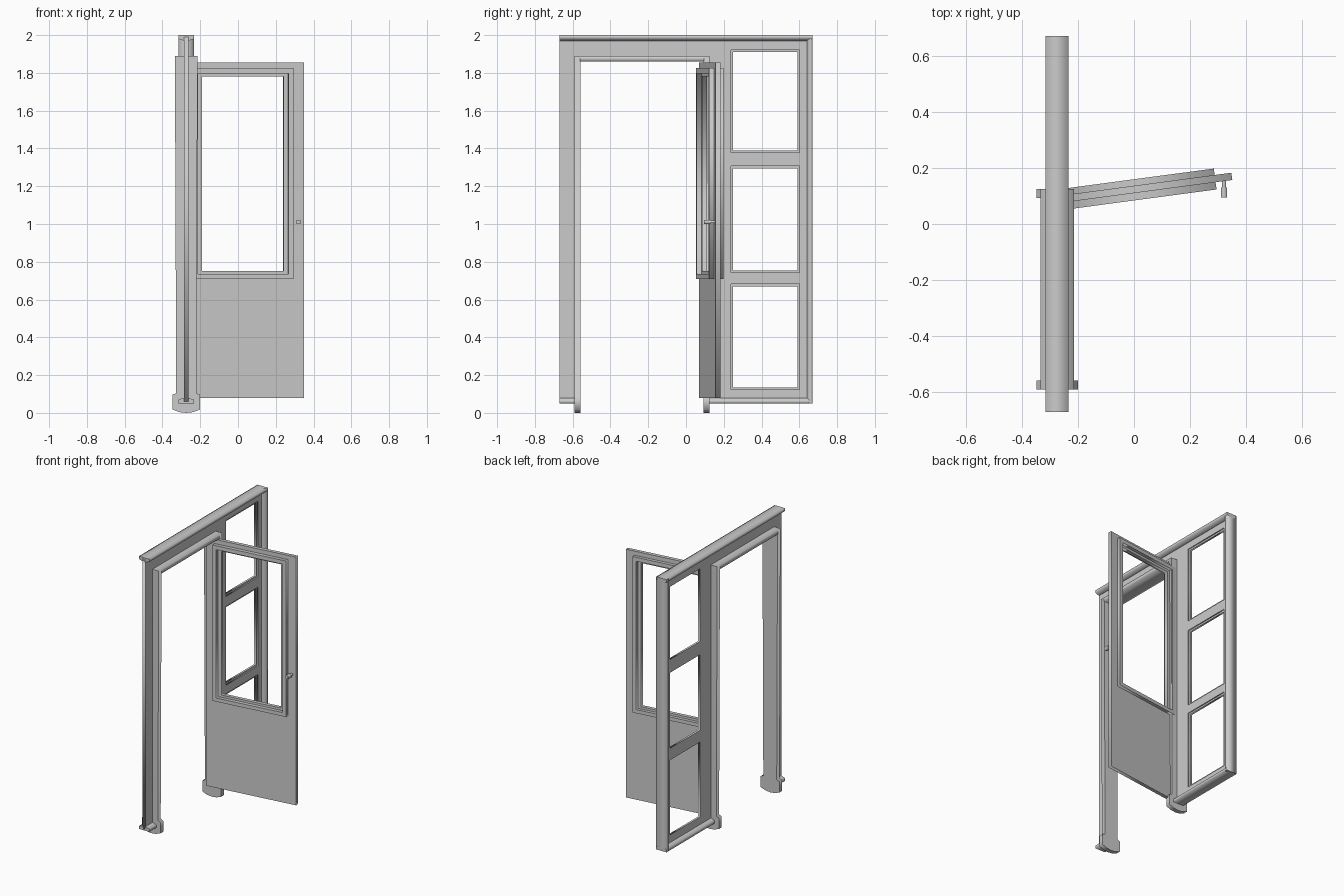
import bpy, bmesh, math
from mathutils import Matrix, Vector

if "Cube" in bpy.data.objects:
    bpy.data.objects.remove(bpy.data.objects["Cube"], do_unlink=True)

grey = bpy.data.materials.new("light_grey")
GREY = (0.6, 0.6, 0.6, 1)
grey.use_nodes = True
grey.diffuse_color = GREY
grey.node_tree.nodes["Principled BSDF"].inputs["Base Color"].default_value = GREY

X, Y, Z = Vector((1, 0, 0)), Vector((0, 1, 0)), Vector((0, 0, 1))


def rect(a0, a1, b0, b1):
    return [(a0, b0), (a1, b0), (a1, b1), (a0, b1)]


def plate(name, loops, a, b, n, lo, hi, origin=(0, 0, 0)):
    """Extrude an outline (with holes) drawn on axes a, b from lo to hi along n."""
    curve = bpy.data.curves.new(name, "CURVE")
    curve.dimensions = "2D"
    curve.fill_mode = "BOTH"
    curve.extrude = (hi - lo) / 2
    for pts in loops:
        s = curve.splines.new("POLY")
        s.points.add(len(pts) - 1)
        for p, (u, v) in zip(s.points, pts):
            p.co = (u, v, 0, 1)
        s.use_cyclic_u = True
    temp = bpy.data.objects.new(name + "_outline", curve)
    bpy.context.collection.objects.link(temp)
    deps = bpy.context.evaluated_depsgraph_get()
    mesh = bpy.data.meshes.new_from_object(temp.evaluated_get(deps))
    bpy.data.objects.remove(temp, do_unlink=True)
    bpy.data.curves.remove(curve)
    place = Matrix((a, b, n)).transposed().to_4x4()
    place.translation = Vector(origin) + n * (lo + hi) / 2
    bm = bmesh.new()
    bm.from_mesh(mesh)
    bm.transform(place)
    bmesh.ops.remove_doubles(bm, verts=bm.verts, dist=1e-5)
    bmesh.ops.recalc_face_normals(bm, faces=bm.faces)
    bm.to_mesh(mesh)
    bm.free()
    mesh.name = name
    mesh.materials.clear()
    mesh.materials.append(grey)
    obj = bpy.data.objects.new(name, mesh)
    bpy.context.collection.objects.link(obj)
    return obj


# Wall panel: thin web with a door opening and three rebated windows
MID = -0.274
web = [(-.67, .06), (-.59, .06), (-.59, 1.89), (.125, 1.89),
       (.125, .06), (.66, .06), (.66, 1.99), (-.67, 1.99)]
panes = [(.135, .67), (.755, 1.295), (1.39, 1.91)]


def windows(gap):
    return [rect(.25 - gap, .59 + gap, z0 - gap, z1 + gap) for z0, z1 in panes]


plate("panel_web", [web] + windows(0), Y, Z, X, MID - .011, MID + .003)
plate("panel_rebate", [web] + windows(.012), Y, Z, X, MID + .003, MID + .011)


# Tapered flanges around the web; v points inward from the outer edge
def flange(name, inward, along, lo, hi, origin):
    section = [(-.041, 0), (.041, 0), (.041, .02), (.011, .03), (-.011, .03), (-.041, .02)]
    plate(name, [section], X, inward, along, lo, hi, origin)


flange("top_flange", -Z, Y, -.67, .67, (MID, 0, 2))
flange("back_flange", -Y, Z, .05, 2, (MID, .67, 0))
flange("front_bottom_flange", Z, Y, -.67, -.59, (MID, 0, .05))
flange("back_bottom_flange", Z, Y, .125, .67, (MID, 0, .05))

# Door lining: two jambs with flared, rounded feet and a head board
half = [(0, 0), (.036, .004), (.074, .018), (.074, .095), (.053, .105), (.06, 1.89)]
jamb = half + [(-u, v) for u, v in reversed(half[1:])]
for name, y0 in (("front_jamb", -.59), ("back_jamb", .093)):
    plate(name, [jamb], X, Z, Y, y0, y0 + .032, (MID, 0, 0))
plate("lining_head", [rect(-.06, .06, 1.86, 1.89)], X, Z, Y, -.56, .095, (MID, 0, 0))

# Open door leaf with a window and a raised moulding on both sides
angle = math.radians(7.6)
along = Vector((math.cos(angle), math.sin(angle), 0))
across = Vector((-math.sin(angle), math.cos(angle), 0))
hinge = (-.3, .07, 0)
WIDTH = .656
plate("door_leaf", [rect(0, WIDTH, .08, 1.855), rect(.11, WIDTH - .11, .752, 1.78)],
      along, Z, across, 0, .026, hinge)
moulding = [rect(.06, WIDTH - .06, .71, 1.825), rect(.086, WIDTH - .086, .736, 1.797)]
plate("front_moulding", moulding, along, Z, across, -.026, 0, hinge)
plate("back_moulding", moulding, along, Z, across, .026, .049, hinge)

# Door handle
plate("handle_stem", [rect(.314, .327, 1.004, 1.018)], X, Z, Y, .128, .156)
plate("handle_grip", [rect(.31, .331, 1.0, 1.022)], X, Z, Y, .094, .13)
